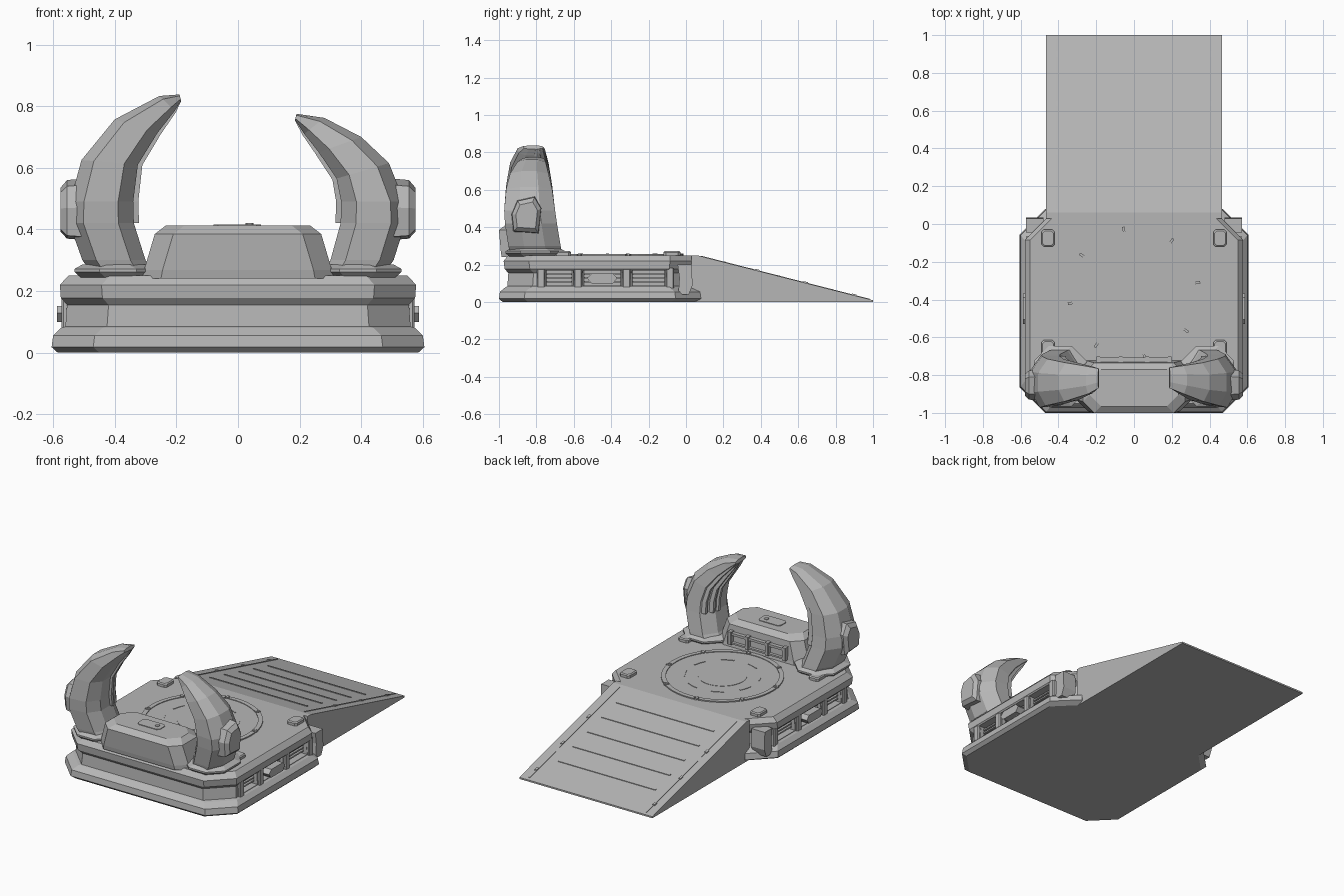
import bpy, bmesh, math
from mathutils import Vector

if "Cube" in bpy.data.objects:
    bpy.data.objects.remove(bpy.data.objects["Cube"])

grey = bpy.data.materials.new("metal_grey")
grey.diffuse_color = (0.47, 0.47, 0.47, 1)
grey.use_nodes = True
grey.node_tree.nodes["Principled BSDF"].inputs["Base Color"].default_value = grey.diffuse_color


def finish(name, bm):
    bmesh.ops.recalc_face_normals(bm, faces=bm.faces)
    me = bpy.data.meshes.new(name)
    bm.to_mesh(me)
    bm.free()
    me.materials.append(grey)
    ob = bpy.data.objects.new(name, me)
    bpy.context.collection.objects.link(ob)
    return ob


def loft(name, rings):
    """Skin a list of equal-length point rings and cap both ends."""
    bm = bmesh.new()
    vs = [[bm.verts.new(p) for p in r] for r in rings]
    n = len(vs[0])
    for a, b in zip(vs, vs[1:]):
        for i in range(n):
            j = (i + 1) % n
            bm.faces.new((a[i], a[j], b[j], b[i]))
    bm.faces.new(vs[0])
    bm.faces.new(vs[-1])
    return finish(name, bm)


def octagon(x0, x1, y0, y1, c, z):
    """Rectangle with cut corners at height z."""
    return [(x0 + c, y0, z), (x1 - c, y0, z), (x1, y0 + c, z), (x1, y1 - c, z),
            (x1 - c, y1, z), (x0 + c, y1, z), (x0, y1 - c, z), (x0, y0 + c, z)]


def block(name, x, y, z, c=0.01, top=0.0):
    """Cut-corner block from (min, max) ranges, optionally tapered to the top."""
    x, y = sorted(x), sorted(y)
    return loft(name, [octagon(*x, *y, c, z[0]), octagon(*x, *y, c, z[1] - top),
                       octagon(x[0] + top, x[1] - top, y[0] + top, y[1] - top, c, z[1])])


def arc_plate(name, r0, r1, a0, a1, z0, z1, n):
    """Curved plate around the pad centre."""
    rings = []
    for i in range(n + 1):
        a = a0 + (a1 - a0) * i / n
        rings.append([(r * math.cos(a), PAD_Y + r * math.sin(a), z)
                      for r, z in ((r0, z0), (r1, z0), (r1, z1), (r0, z1))])
    return loft(name, rings)


# Base: stepped slab with a narrow waist (half width, front, back, height)
profile = [(.585, -.98, .055, 0), (.605, -1.0, .08, .018), (.60, -.995, .075, .055),
           (.575, -.965, .045, .08), (.56, -.955, .03, .085), (.555, -.95, .025, .155),
           (.575, -.97, .045, .178), (.578, -.975, .05, .22), (.555, -.955, .05, .245),
           (.55, -.95, .05, .25)]
base = loft("base", [octagon(-w, w, f, b, .135, z) for w, f, b, z in profile])

# Recessed side bays
bays = ((-.75, -.605), (-.55, -.345), (-.29, -.11))
for s in (-1, 1):
    for y in bays:
        cut = block("bay_cutter", (s * .515, s * .66), y, (.088, .17), .004)
        cut.hide_render = True
        cut.hide_viewport = True
        mod = base.modifiers.new("bay", 'BOOLEAN')
        mod.object = cut
        mod.solver = 'EXACT'

# Ramp wedge
ramp = loft("ramp", [[(x, .03, 0), (x, 1.0, 0), (x, 1.0, .01), (x, .06, .25), (x, .03, .25)]
                     for x in (-.465, .465)])


def ramp_plate(name, x0, x1, y0, y1, h=.004):
    """Thin plate lying on the slope."""
    def z(y):
        return .25 - (y - .06) * .24 / .94
    loft(name, [[(x0, y, z(y) - .003), (x1, y, z(y) - .003), (x1, y, z(y) + h), (x0, y, z(y) + h)]
                for y in (y0, y1)])


for i in range(5):
    y = .2 + i * .145
    ramp_plate("ramp_tread", -.34, .34, y, y + .012)
for s in (-1, 1):
    ramp_plate("ramp_side_trim", s * .405, s * .413, .08, .98, .003)
    for y in (.38, .64, .9):
        ramp_plate("ramp_stud", s * .405, s * .42, y - .012, y + .012, .007)

# Round pad: disc, segmented rim, hub and broken inner arcs
PAD_Y = -.365
for name, r, z in (("pad", .33, .253), ("pad_hub", .14, .255)):
    loft(name, [[(r * math.cos(math.tau * i / 48), PAD_Y + r * math.sin(math.tau * i / 48), h)
                 for i in range(48)] for h in (.248, z)])
for i in range(8):
    a = math.tau * i / 8 + .2
    arc_plate("pad_rim", .325, .352, a, a + .70, .248, .257, 6)
    arc_plate("pad_mark", .215, .221, a + .1, a + .45, .25, .256, 4)
    arc_plate("pad_stud", .325, .355, a - .06, a - .02, .248, .259, 1)

# Parts repeated on both sides
for s in (-1, 1):
    # Deck corner caps
    for y in (-.075, -.66):
        block("deck_cap", (s * .42, s * .49), (y - .045, y + .045), (.245, .272), .012, .006)
    # Slats and shield plate inside the side bays
    for y0, y1 in bays:
        for z in (.105, .125, .145):
            block("bay_slat", (s * .51, s * .54), (y0 + .004, y1 - .004), (z, z + .009), .002)
    for p in ("side_shield",):
        prof = [(-.53, .128), (-.505, .1), (-.39, .1), (-.368, .128), (-.39, .152), (-.505, .152)]
        loft(p, [[(x, y, z) for y, z in prof] for x in (s * .535, s * .587)])
    # Side pillars
    for y in (-.775, -.578, -.318, -.085):
        block("side_pillar", (s * .54, s * .572), (y - .022, y + .022), (.075, .182), .006)
    # Rear corner posts
    prof = [(-.04, .06), (-.02, .04), (.015, .04), (.035, .09), (.03, .2), (-.045, .2), (-.035, .13)]
    loft("rear_post", [[(x, y, z) for y, z in prof] for x in (s * .48, s * .572)])

# Console with chamfered ends
console = [(.31, -.985, -.72, .24), (.305, -.99, -.725, .268), (.27, -1.0, -.735, .385),
           (.235, -.965, -.77, .412)]
loft("console", [octagon(-w, w, f, b, .06, z) for w, f, b, z in console])
block("console_top_plate", (-.08, .075), (-.90, -.82), (.408, .416), .015)
block("console_knob", (.025, .05), (-.87, -.845), (.41, .42), .004)
block("console_rail", (-.2, .2), (-.75, -.708), (.33, .345), .004)
block("console_lower_rail", (-.2, .2), (-.75, -.708), (.275, .285), .004)
for x in (-.19, -.07, .07, .19):
    block("console_bracket", (x - .012, x + .012), (-.75, -.702), (.27, .352), .003)

# Curved pylons: (outer x, outer z, inner x, inner z, front y, back y)
tall = [(.48, .265, .28, .265, -.94, -.665), (.505, .30, .30, .30, -.95, -.67),
        (.548, .42, .338, .42, -.968, -.69), (.545, .49, .34, .49, -.972, -.70),
        (.508, .625, .325, .61, -.962, -.715), (.40, .757, .262, .712, -.94, -.735),
        (.255, .833, .205, .785, -.90, -.755), (.19, .838, .185, .818, -.87, -.765)]
short = [(.48, .265, .28, .265, -.94, -.665), (.505, .30, .30, .30, -.95, -.67),
         (.543, .42, .333, .42, -.968, -.69), (.54, .49, .335, .49, -.972, -.70),
         (.49, .615, .32, .565, -.962, -.715), (.40, .70, .262, .65, -.94, -.735),
         (.28, .762, .215, .71, -.90, -.75), (.19, .775, .185, .755, -.87, -.76)]
body = [(0, .3), (.22, 0), (.76, .04), (1, .3), (1, .72), (.74, 1), (.28, 1), (0, .7)]


def ring(st, sec, s):
    xo, zo, xi, zi, yf, yb = st
    return [(s * (xo + (xi - xo) * u), yf + (yb - yf) * v, zo + (zi - zo) * u) for u, v in sec]


for s, stations in ((-1, tall), (1, short)):
    loft("pylon", [ring(st, body, s) for st in stations])
    # Layered fins along the inner rear edge
    for u, v in ((1.08, .62), (1.03, .76), (.9, .9)):
        fin = [(u - .25, v), (u, v), (u, v + .07), (u - .25, v + .07)]
        loft("pylon_fin", [ring(st, fin, s) for st in stations[2:]])
    # Foot collar
    loft("pylon_foot", [octagon(*sorted((s * (.25 + i), s * (.53 - i))), -.965 + i, -.645 - i, .08, z)
                        for z, i in ((.243, .02), (.262, 0), (.272, 0), (.286, .025))])
    # Outer pod
    pod = [(-.92, .38), (-.79, .37), (-.775, .50), (-.81, .56), (-.9, .54), (-.93, .47)]
    cy, cz = -.85, .46
    loft("pylon_pod", [[(s * x, cy + (y - cy) * k, cz + (z - cz) * k) for y, z in pod]
                       for x, k in ((.50, 1.05), (.555, 1.0), (.576, .75))])
